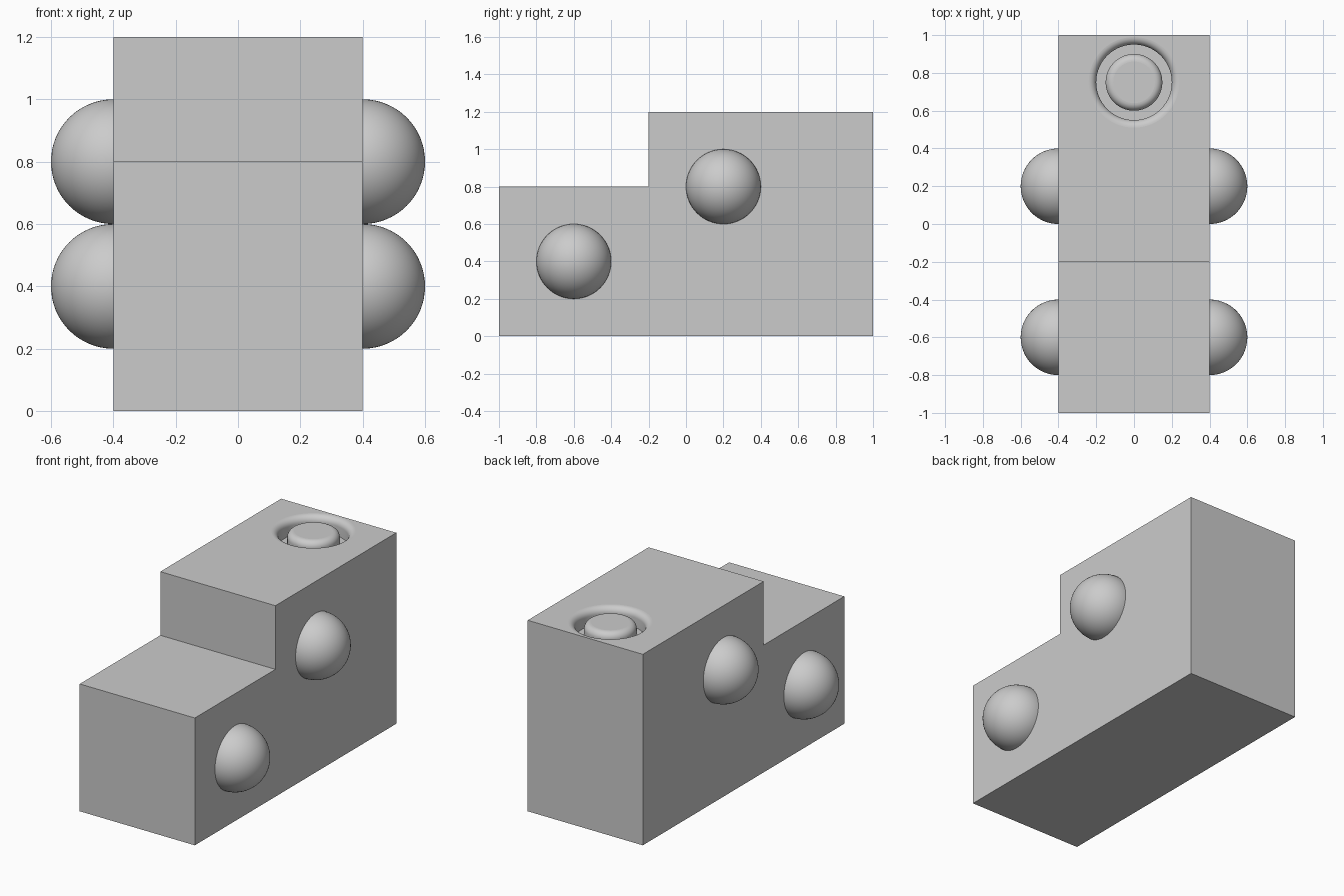
import bpy, bmesh, math
from mathutils import Matrix

cube = bpy.data.objects.get("Cube")
if cube:
    bpy.data.objects.remove(cube, do_unlink=True)

GREY = (0.6, 0.6, 0.6, 1.0)
mat = bpy.data.materials.new("plain_grey")
mat.use_nodes = True
mat.diffuse_color = GREY
mat.node_tree.nodes["Principled BSDF"].inputs["Base Color"].default_value = GREY


def make_object(name, bm):
    bmesh.ops.recalc_face_normals(bm, faces=bm.faces)
    mesh = bpy.data.meshes.new(name)
    bm.to_mesh(mesh)
    bm.free()
    mesh.materials.append(mat)
    obj = bpy.data.objects.new(name, mesh)
    bpy.context.collection.objects.link(obj)
    return obj


def arc(cr, cz, radius, start, end, steps=8):
    angles = [math.radians(start + (end - start) * i / steps) for i in range(steps + 1)]
    return [(cr + radius * math.cos(a), cz + radius * math.sin(a)) for a in angles]


# Stepped body: side profile extruded across the width
HALF, TOP, STEP = 0.4, 1.2, 0.8
bm = bmesh.new()
profile = [(-1, 0), (1, 0), (1, TOP), (-0.2, TOP), (-0.2, STEP), (-1, STEP)]
side = bm.faces.new([bm.verts.new((-HALF, y, z)) for y, z in profile])
ext = bmesh.ops.extrude_face_region(bm, geom=[side])
moved = [v for v in ext["geom"] if isinstance(v, bmesh.types.BMVert)]
bmesh.ops.translate(bm, verts=moved, vec=(2 * HALF, 0, 0))
body = make_object("stepped_body", bm)

# Ring groove cutter: leaves a rounded button inside a rounded rim
FILLET, BUTTON, HOLE, DEPTH, SEGMENTS = 0.04, 0.15, 0.2, 0.1, 96
edge_z = TOP - FILLET
section = (arc(BUTTON - FILLET, edge_z, FILLET, 90, 0)
           + [(BUTTON, TOP - DEPTH), (HOLE, TOP - DEPTH)]
           + arc(HOLE + FILLET, edge_z, FILLET, 180, 90)
           + [(HOLE + FILLET, TOP + 0.1), (BUTTON - FILLET, TOP + 0.1)])
bm = bmesh.new()
rings = []
for i in range(SEGMENTS):
    a = math.tau * i / SEGMENTS
    rings.append([bm.verts.new((r * math.cos(a), 0.75 + r * math.sin(a), z)) for r, z in section])
for i, ring in enumerate(rings):
    following = rings[(i + 1) % SEGMENTS]
    for j in range(len(section)):
        k = (j + 1) % len(section)
        bm.faces.new((ring[j], ring[k], following[k], following[j]))
bm.normal_update()
for face in bm.faces:
    face.smooth = abs(face.normal.z) < 0.999
cutter = make_object("groove_cutter", bm)
cutter.hide_render = True

cut = body.modifiers.new("groove", "BOOLEAN")
cut.operation = "DIFFERENCE"
cut.solver = "EXACT"
cut.object = cutter
bpy.context.view_layer.objects.active = body
body.select_set(True)
bpy.ops.object.modifier_apply(modifier=cut.name)
bpy.data.objects.remove(cutter, do_unlink=True)

# Ball knobs half sunk into both sides
for place, y, z in (("front", -0.6, 0.4), ("rear", 0.2, 0.8)):
    for hand, sign in (("left", 1), ("right", -1)):
        bm = bmesh.new()
        bmesh.ops.create_uvsphere(bm, u_segments=64, v_segments=32, radius=0.2,
                                  matrix=Matrix.Rotation(math.pi / 2, 4, "Y"))
        for face in bm.faces:
            face.smooth = True
        ball = make_object(f"{place}_{hand}_ball", bm)
        ball.location = (sign * HALF, y, z)
